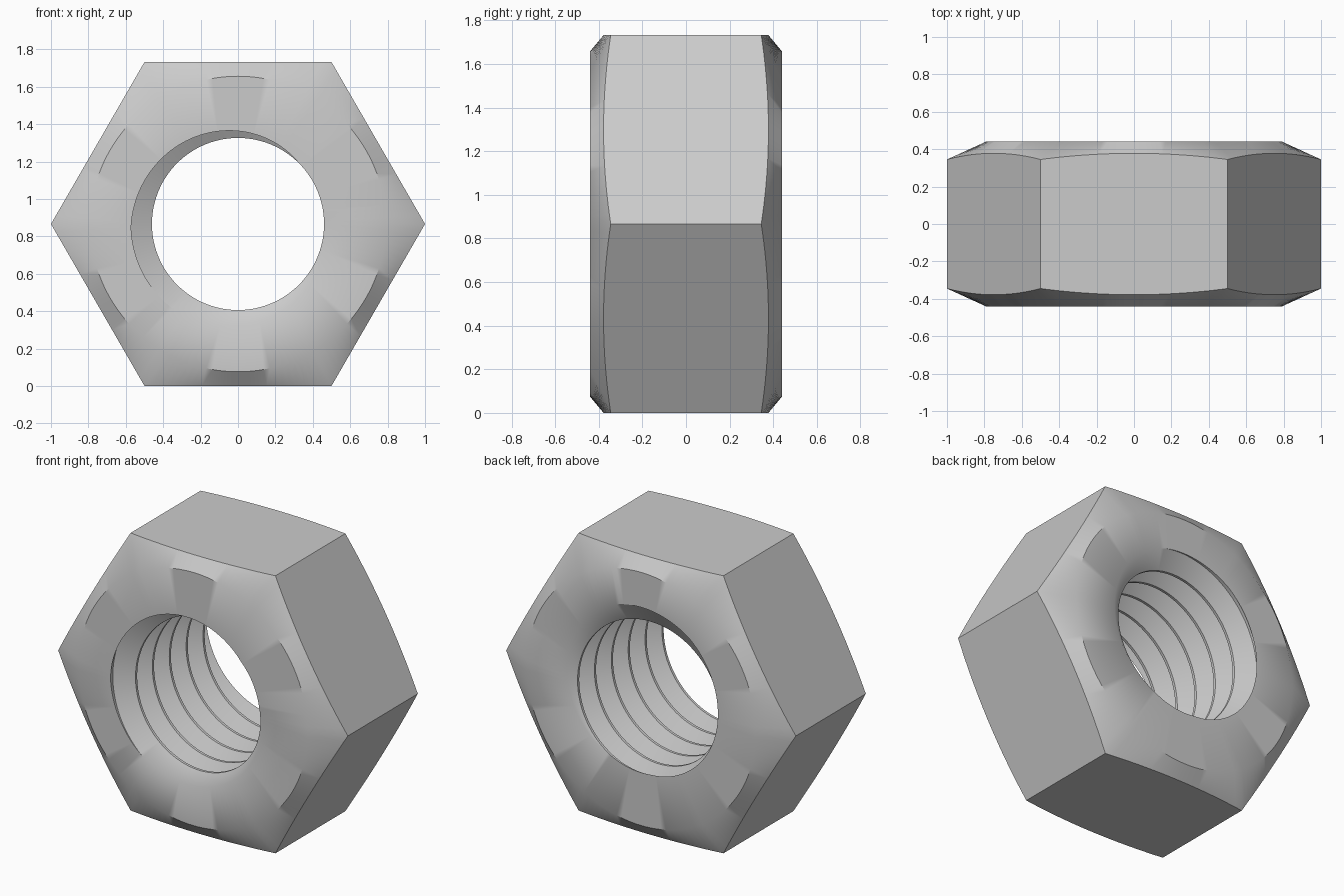
import bpy, bmesh
from math import pi, sin, cos, tan, radians

if "Cube" in bpy.data.objects:
    bpy.data.objects.remove(bpy.data.objects["Cube"])

N = 144                       # columns around the nut (multiple of 6)
H = 0.441                     # half thickness
ZC = 3 ** 0.5 / 2             # flat distance, also centre height
FACE_R = 0.79                 # round flat on each end
MINOR, MAJOR, PITCH = 0.46, 0.572, 0.1665
ROOT_ANGLE = radians(207)     # where the thread root meets the front face
OFFSETS = (-0.07, 0.07, 0.45, 0.55)   # root and crest edges within one turn


def thread_radius(phase):
    d = abs((phase + 0.5) % 1 - 0.5)
    t = min(max((d - 0.07) / (0.45 - 0.07), 0), 1)
    return MAJOR + (MINOR - MAJOR) * t


def column(a):
    """Closed (radius, y) section of the nut at angle a."""
    shift = (ROOT_ANGLE - a) / (2 * pi)
    pts = []
    # threaded bore, clipped at both ends
    for k in range(-1, 8):
        for o in OFFSETS:
            y = min(max(-H + PITCH * (k + shift + o), -H), H)
            pts.append((thread_radius((y + H) / PITCH - shift), y))
    # end faces, curved chamfer edges and hexagon side
    da = a % (pi / 3) - pi / 6
    edge_r = ZC / cos(da)
    edge_y = 0.378 - 0.033 * (tan(da) / tan(pi / 6)) ** 2
    pts += [(FACE_R, H), (edge_r, edge_y), (edge_r, -edge_y), (FACE_R, -H)]
    return pts


bm = bmesh.new()
cols = []
for i in range(N + 1):
    a = 2 * pi * i / N
    # tiny nudge keeps corner columns exactly on the hexagon corners
    cols.append([bm.verts.new((r * cos(a), y, ZC + r * sin(a)))
                 for r, y in column(a + 1e-9)])
for c, d in zip(cols, cols[1:]):
    n = len(c)
    for j in range(n):
        k = (j + 1) % n
        bm.faces.new((c[j], c[k], d[k], d[j]))
bmesh.ops.remove_doubles(bm, verts=bm.verts, dist=1e-5)
bmesh.ops.recalc_face_normals(bm, faces=bm.faces)

mesh = bpy.data.meshes.new("hex_nut")
bm.to_mesh(mesh)
bm.free()
nut = bpy.data.objects.new("hex_nut", mesh)
bpy.context.collection.objects.link(nut)
bpy.context.view_layer.objects.active = nut
nut.select_set(True)
bpy.ops.object.shade_smooth_by_angle(angle=radians(35))
